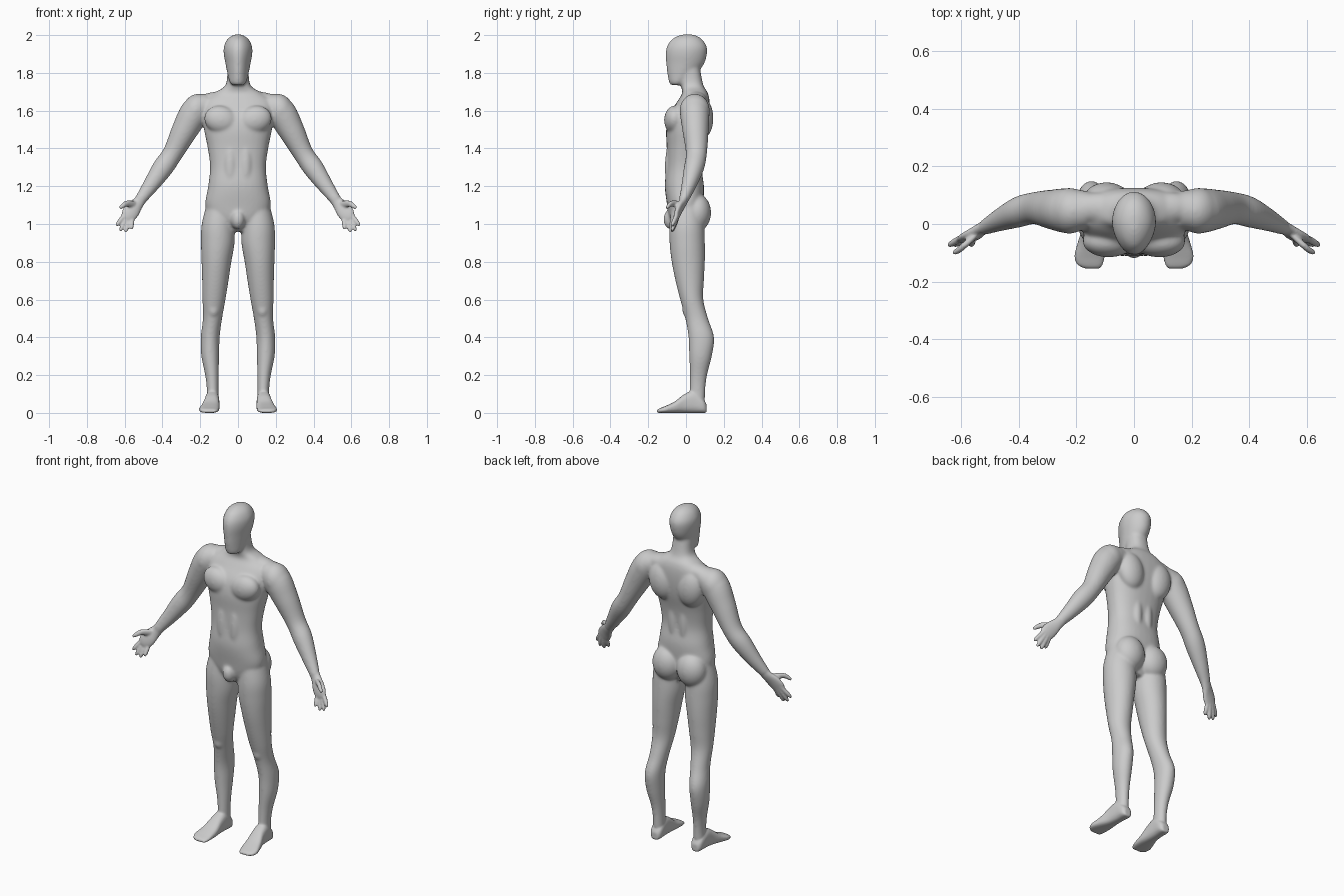
import bpy, bmesh
from math import cos, sin, pi, copysign
from mathutils import Vector, Matrix

if "Cube" in bpy.data.objects:
    bpy.data.objects.remove(bpy.data.objects["Cube"])

SIDES, STEPS = 32, 5
UP_X, UP_Y, UP_Z = Vector((1, 0, 0)), Vector((0, 1, 0)), Vector((0, 0, 1))
bm = bmesh.new()


def smooth_rows(rows):
    """Catmull-Rom interpolation between the given sections."""
    out = []
    for i in range(len(rows) - 1):
        a, b, c, d = (rows[max(0, min(len(rows) - 1, i + k))] for k in (-1, 0, 1, 2))
        for s in range(STEPS):
            t = s / STEPS
            out.append([q + t / 2 * (r - p + t * (2 * p - 5 * q + 4 * r - e + t * (3 * (q - r) + e - p)))
                        for p, q, r, e in zip(a, b, c, d)])
    return out + [rows[-1]]


def loft(rings, power=1.0, taper=0.0):
    """Skin rings of (centre, u axis, v axis); taper narrows the -v side."""
    loops = []
    for centre, u, v in rings:
        loop = []
        for k in range(SIDES):
            c, s = cos(2 * pi * k / SIDES), sin(2 * pi * k / SIDES)
            cu, sv = (copysign(abs(w) ** power, w) for w in (c, s))
            loop.append(bm.verts.new(centre + u * cu * (1 - taper * max(0, -s)) + v * sv))
        loops.append(loop)
    for a, b in zip(loops, loops[1:]):
        for k in range(SIDES):
            n = (k + 1) % SIDES
            bm.faces.new((a[k], a[n], b[n], b[k]))
    bm.faces.new(loops[0])
    bm.faces.new(loops[-1])


def column(rows, side=1, **style):
    """Upright form from rows of z, centre x, half width, front y, back y."""
    loft([(Vector((side * x, (f + b) / 2, z)), UP_X * w, UP_Y * (b - f) / 2)
          for z, x, w, f, b in smooth_rows(rows)], **style)


def tube(rows, side):
    """Limb from rows of x, y, z, radius across, radius in depth."""
    rows = smooth_rows(rows)
    rings = []
    for i, (x, y, z, w, d) in enumerate(rows):
        p, q = rows[max(0, i - 1)], rows[min(len(rows) - 1, i + 1)]
        across = Vector((p[2] - q[2], 0, q[0] - p[0])).normalized()
        across.x *= side
        rings.append((Vector((side * x, y, z)), across * w, UP_Y * d))
    loft(rings)


def bulge(centre, radii, side=1, tilt=0):
    x, y, z = centre
    m = (Matrix.Translation((side * x, y, z)) @ Matrix.Rotation(side * tilt, 4, "Y")
         @ Matrix.Diagonal((*radii, 1)))
    bmesh.ops.create_uvsphere(bm, u_segments=32, v_segments=20, radius=1, matrix=m)


# Torso and neck
column([(.96, 0, .07, -.05, .05), (1.02, 0, .14, -.085, .075), (1.1, 0, .173, -.1, .09),
        (1.2, 0, .158, -.112, .095), (1.3, 0, .148, -.104, .082), (1.4, 0, .16, -.102, .092),
        (1.5, 0, .18, -.105, .115), (1.58, 0, .188, -.088, .125), (1.65, 0, .185, -.045, .125),
        (1.695, 0, .125, -.02, .115), (1.735, 0, .066, -.028, .092), (1.82, 0, .056, -.04, .075)],
       power=.85)

# Head
column([(1.735, 0, .03, -.08, -.02), (1.75, 0, .044, -.09, .0), (1.8, 0, .057, -.1, .06),
        (1.85, 0, .067, -.105, .097), (1.9, 0, .076, -.108, .111), (1.94, 0, .075, -.101, .11),
        (1.975, 0, .059, -.078, .088), (1.995, 0, .036, -.045, .06), (2.004, 0, .012, -.015, .03)],
       taper=.15)

# Groin
bulge((0, -.075, 1.025), (.038, .045, .055))

LEG = [(1.13, .09, .07, -.07, .08), (1.0, .105, .087, -.088, .095), (.9, .107, .089, -.087, .1),
       (.8, .114, .079, -.076, .1), (.7, .12, .07, -.056, .095), (.6, .127, .061, -.031, .092),
       (.5, .135, .051, -.004, .117), (.4, .147, .05, .013, .149), (.3, .147, .047, .017, .137),
       (.2, .138, .036, .02, .112), (.12, .134, .031, .02, .102), (.04, .134, .031, .025, .098)]
ARM = [(.15, .05, 1.64, .055, .06), (.22, .046, 1.6, .078, .078), (.28, .05, 1.5, .07, .07),
       (.345, .055, 1.375, .054, .056), (.4, .042, 1.295, .055, .054), (.465, .015, 1.2, .042, .04),
       (.515, -.01, 1.13, .03, .027)]
PALM = [(.505, -.005, 1.14, .03, .026), (.53, -.018, 1.11, .033, .022), (.555, -.035, 1.08, .042, .02),
        (.577, -.047, 1.05, .042, .017), (.592, -.053, 1.03, .032, .013)]
THUMB = [(.545, -.03, 1.1, .022, .018), (.585, -.07, 1.108, .017, .015), (.608, -.09, 1.098, .013, .012),
         (.626, -.1, 1.083, .008, .008)]
# Finger base x, z and tip x, z
FINGERS = [(.603, 1.045, .645, .99), (.592, 1.03, .624, .963), (.577, 1.022, .596, .956),
           (.56, 1.025, .565, .972)]
# Foot rows: y, centre x, half width, height
FOOT = [(.109, .134, .02, .045), (.09, .134, .034, .075), (.04, .136, .037, .115),
        (-.01, .139, .04, .098), (-.06, .146, .048, .06), (-.11, .154, .053, .036),
        (-.14, .153, .045, .024), (-.154, .146, .028, .016)]

for side in (1, -1):
    # Chest, shoulder blades, stomach, buttocks, kneecaps
    bulge((.088, -.06, 1.55), (.092, .056, .075), side, tilt=-.3)
    bulge((.095, .085, 1.56), (.08, .06, .11), side, tilt=.15)
    bulge((.04, -.06, 1.3), (.045, .052, .17), side)
    bulge((.035, .05, 1.33), (.035, .043, .16), side)
    bulge((.08, .058, 1.06), (.088, .075, .1), side)
    bulge((.13, .015, .545), (.033, .035, .045), side)
    # Trapezius and deltoid
    bulge((.12, .055, 1.655), (.1, .055, .045), side, tilt=.12)
    bulge((.225, .046, 1.6), (.072, .08, .092), side, tilt=-.4)
    # Limbs
    column(LEG, side)
    tube(ARM, side)
    # Hand
    tube(PALM, side)
    tube(THUMB, side)
    for bx, bz, tx, tz in FINGERS:
        tube([(bx + (tx - bx) * t, -.05 - .025 * t, bz + (tz - bz) * t, r, r)
              for t, r in ((-.3, .011), (.3, .0125), (.75, .011), (1, .006))], side)
    # Foot
    loft([(Vector((side * x, y, h / 2)), UP_X * w, UP_Z * h / 2)
          for y, x, w, h in smooth_rows(FOOT)], power=.75)

bmesh.ops.recalc_face_normals(bm, faces=bm.faces)
mesh = bpy.data.meshes.new("body_parts")
bm.to_mesh(mesh)
bm.free()

# Fuse all the forms into one skin
body = bpy.data.objects.new("body", mesh)
bpy.context.collection.objects.link(body)
fuse = body.modifiers.new("fuse", "REMESH")
fuse.mode = "VOXEL"
fuse.voxel_size = .0055
skin = bpy.data.meshes.new_from_object(body.evaluated_get(bpy.context.evaluated_depsgraph_get()))
body.modifiers.clear()
body.data = skin
skin.name = "body"

# Blend the muscles strongly, hands and feet only lightly
soft = body.vertex_groups.new(name="soft")
for v in skin.vertices:
    fade = min((v.co.z - .09) / .06, (.53 - abs(v.co.x)) / .04)
    if fade > 0:
        soft.add([v.index], min(1, fade), "REPLACE")
for name, group, count in (("blend", "soft", 24), ("polish", "", 3)):
    mod = body.modifiers.new(name, "SMOOTH")
    mod.factor, mod.iterations, mod.vertex_group = .5, count, group

# Plain grey skin
grey = bpy.data.materials.new("plain_grey")
grey.use_nodes = True
colour = (.6, .6, .6, 1)
grey.diffuse_color = colour
grey.node_tree.nodes["Principled BSDF"].inputs["Base Color"].default_value = colour
skin.materials.clear()
skin.materials.append(grey)
for poly in skin.polygons:
    poly.use_smooth = True
    poly.material_index = 0
